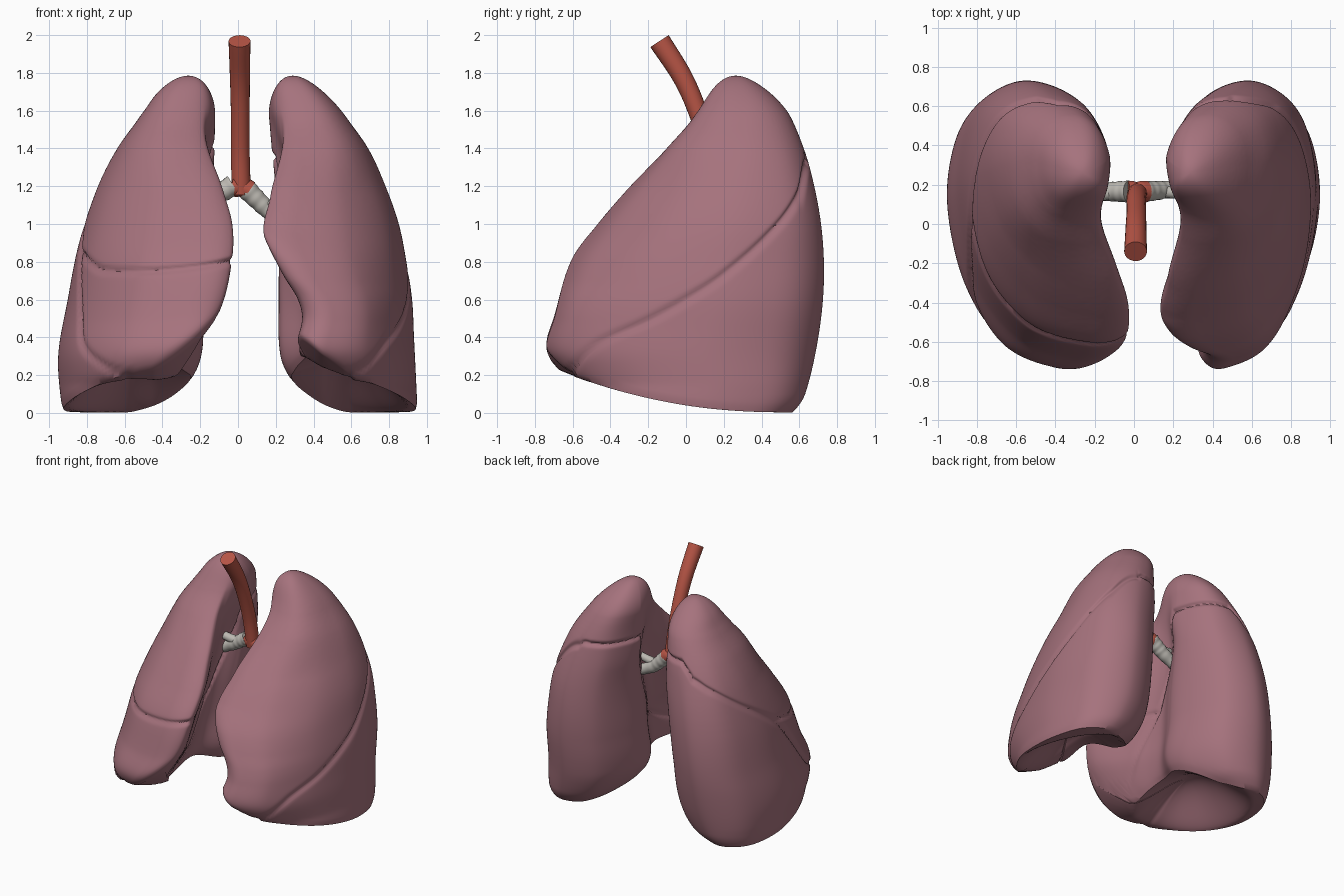
import bpy, bmesh, math
from mathutils import Vector

cube = bpy.data.objects.get("Cube")
if cube:
    bpy.data.objects.remove(cube, do_unlink=True)


def make_material(name, colour):
    mat = bpy.data.materials.new(name)
    mat.use_nodes = True
    mat.diffuse_color = (*colour, 1)
    mat.node_tree.nodes["Principled BSDF"].inputs["Base Color"].default_value = (*colour, 1)
    return mat


lung_pink = make_material("lung pink", (0.38, 0.17, 0.205))
windpipe_red = make_material("windpipe red", (0.47, 0.09, 0.06))
cartilage_grey = make_material("cartilage grey", (0.50, 0.48, 0.44))


def finish(bm, name, mat, angle):
    bmesh.ops.recalc_face_normals(bm, faces=bm.faces)
    mesh = bpy.data.meshes.new(name)
    bm.to_mesh(mesh)
    bm.free()
    obj = bpy.data.objects.new(name, mesh)
    bpy.context.collection.objects.link(obj)
    mesh.materials.append(mat)
    bpy.ops.object.select_all(action='DESELECT')
    obj.select_set(True)
    bpy.context.view_layer.objects.active = obj
    bpy.ops.object.shade_smooth_by_angle(angle=math.radians(angle))
    return obj


def hermite(points, x):
    """Smooth curve through (position, value) pairs, held flat past the ends."""
    if x <= points[0][0]:
        return points[0][1]
    if x >= points[-1][0]:
        return points[-1][1]
    i = max(k for k in range(len(points) - 1) if points[k][0] <= x)

    def slope(k):
        a, b = points[max(k - 1, 0)], points[min(k + 1, len(points) - 1)]
        return (b[1] - a[1]) / (b[0] - a[0])
    (xa, ya), (xb, yb) = points[i], points[i + 1]
    h = xb - xa
    s = (x - xa) / h
    return ((1 + 2 * s) * (1 - s) ** 2 * ya + s * (1 - s) ** 2 * h * slope(i)
            + s * s * (3 - 2 * s) * yb + s * s * (s - 1) * h * slope(i + 1))


TABLE = 3000


def table(points, low=0.0, high=1.8):
    """Fast lookup version of a smooth curve."""
    values = [hermite(points, low + (high - low) * k / TABLE) for k in range(TABLE + 1)]
    return lambda x: values[min(TABLE, max(0, round((x - low) / (high - low) * TABLE)))]


# Bean-shaped cross-section: first across (0 medial, 1 lateral), then depth (0 front, 1 back)
BEAN = [(0, .08), (.05, .01), (.25, 0), (.6, .08), (.88, .3), (1, .58), (.95, .81), (.8, .94), (.53, 1),
        (.22, .94), (.04, .78), (0, .62), (.15, .46), (.1, .28)]
PER_SPAN = 16


def bean_outline():
    """Bean points, each paired with its place on the rounder upper section."""
    pts = [Vector(p) for p in BEAN]
    n = len(pts)
    out = []
    for i in range(n):
        a, b, c, d = (pts[(i + k) % n] for k in (-1, 0, 1, 2))
        for j in range(PER_SPAN):
            s = j / PER_SPAN
            p = 0.5 * (2 * b + (c - a) * s + (2 * a - 5 * b + 4 * c - d) * s * s
                       + (3 * b - a - 3 * c + d) * s ** 3)
            ray = p - Vector((0.5, 0.5))
            size = (abs(ray.x) ** 2.3 + abs(ray.y) ** 2.3) ** (1 / 2.3)
            q = Vector((0.5, 0.5)) + ray * 0.5 / size
            q.y -= 0.6 * (1 - q.x) * q.y * (1 - q.y)
            out.append((p, q))
    return out


OUTLINE = bean_outline()
TOP, SHOULDER = 1.785, 1.56

# Side profile shared by both lungs
front = table([(.15, -.62), (.32, -.73), (.5, -.69), (.8, -.6), (1, -.46), (1.2, -.29),
               (1.4, -.11), (1.6, .06), (1.8, .1)])
back = table([(0, .57), (.1, .63), (.4, .7), (.7, .73), (1, .715), (1.3, .655), (1.5, .585),
              (1.65, .51), (1.8, .42)])


def crease(distance):
    return 0.021 * math.exp(-(distance / 0.016) ** 2)


def lung(name, side, outer, inner_front, inner_back, slant, flat_fissure, front_lift):
    outer, inner_front, inner_back = table(outer), table(inner_front), table(inner_back)
    slant = table(slant, -.75, .75)
    bm = bmesh.new()
    rows = 170

    def base_height(d, y):
        """Domed underside, rising towards the front and the middle."""
        tilt = 0.21 * max(0, (0.55 - y) / 1.2) ** 2.2
        medial = 0.25 * max(0, (0.45 - d) / 0.3) ** 1.5
        corner = front_lift * max(0, 0.62 - d) * min(1, max(0, (0.1 - y) / 0.6))
        r = ((d - 0.54) / 0.36) ** 2 + (y / 0.55) ** 2
        return tilt + medial + corner + 0.28 * max(0, 1 - r) ** 1.5

    def surface(p, q, z):
        w = min(1, max(0, (z - 1.15) / 0.5))
        u, v = p.lerp(q, w * w * (3 - 2 * w))
        y = front(z) + (back(z) - front(z)) * v
        inner = inner_front(z) + (inner_back(z) - inner_front(z)) * min(1, max(0, v * 1.7))
        d = inner + (outer(z) - inner) * u
        mid_d = (inner_back(z) + outer(z)) / 2
        mid_y = (front(z) + back(z)) / 2
        if z > SHOULDER:      # round off the apex
            k = math.sqrt(max(0, 1 - ((z - SHOULDER) / (TOP - SHOULDER)) ** 2))
            d, y = mid_d + (d - mid_d) * k, mid_y + (y - mid_y) * k
        return d, y, mid_d, mid_y

    rings = []
    for row in range(rows):
        t = math.sin(math.pi / 2 * (row / rows) ** 0.9)
        ring = []
        for p, q in OUTLINE:
            z = 0.2 + t * (TOP - 0.2)
            for _ in range(6):
                d, y, mid_d, mid_y = surface(p, q, z)
                low = base_height(d, y)
                z = 0.5 * z + 0.5 * (low + t * (TOP - low))
            # Fissures pressed in between the lobes
            reach = y + 1.2 * max(0, 0.5 - d) * min(1, max(0, y / 0.25))
            steep = (slant(reach + 0.01) - slant(reach - 0.01)) / 0.02
            gap = z - slant(reach)
            press = crease(gap / math.hypot(1, steep))
            if flat_fissure and gap > 0:
                level = 0.75 + 0.2 * (d - 0.55) ** 2 + 5 * max(0, d - 0.7) ** 2
                press = max(press, crease(z - level))
            press += 0.01 * math.exp(-t / 0.01)
            inward = Vector((mid_d - d, mid_y - y))
            if inward.length > 0.05:
                inward = inward.normalized() * press
                d, y = d + inward.x, y + inward.y
            ring.append(bm.verts.new((side * d, y, z)))
        rings.append(ring)

    # Underside rings shrink to the middle of the base
    edge = [v.co.copy() for v in rings[0]]
    centre = sum(edge, Vector()) / len(edge)
    under = []
    for k in range(1, 25):
        ring = []
        for co in edge:
            f = 1 - k / 25
            x, y = centre.x + (co.x - centre.x) * f, centre.y + (co.y - centre.y) * f
            lift = co.z - base_height(abs(co.x), co.y)
            ring.append(bm.verts.new((x, y, base_height(abs(x), y) + lift * f)))
        under.append(ring)
    rings = under[::-1] + rings
    n = len(OUTLINE)
    for a, b in zip(rings, rings[1:]):
        for i in range(n):
            j = (i + 1) % n
            bm.faces.new((a[i], a[j], b[j], b[i]))
    bm.faces.new(rings[0])
    bm.faces.new(rings[-1])
    return finish(bm, name, lung_pink, 50)


lung("right_lung", -1,
     outer=[(0, .93), (.3, .95), (.6, .9), (.9, .84), (1.2, .74), (1.4, .64), (1.6, .5), (1.7, .46), (1.8, .42)],
     inner_front=[(.2, .35), (.35, .2), (.5, .09), (.8, .02), (1, .02), (1.2, .08), (1.5, .15), (1.8, .1)],
     inner_back=[(0, .42), (.1, .3), (.3, .2), (.6, .19), (1, .16), (1.3, .13), (1.6, .11), (1.8, .1)],
     slant=[(-.75, .05), (-.62, .21), (-.35, .38), (-.17, .6), (0, .8), (.2, .95), (.45, 1.12),
            (.6, 1.25), (.65, 1.33), (.75, 1.42)],
     flat_fissure=True, front_lift=0.05)
lung("left_lung", 1,
     outer=[(0, .95), (.4, .93), (.6, .92), (.8, .89), (1, .85), (1.2, .78), (1.4, .69), (1.6, .55), (1.8, .43)],
     inner_front=[(.25, .3), (.36, .32), (.5, .36), (.6, .33), (.7, .25), (.9, .14), (1, .13),
                  (1.15, .17), (1.5, .22), (1.8, .14)],
     inner_back=[(0, .42), (.15, .3), (.3, .23), (.6, .22), (1, .22), (1.3, .19), (1.6, .15), (1.8, .14)],
     slant=[(-.75, .05), (-.62, .21), (-.55, .3), (-.45, .38), (-.2, .49), (0, .6), (.2, .73),
            (.45, .95), (.6, 1.15), (.65, 1.33), (.75, 1.36)],
     flat_fissure=False, front_lift=0.42)


def tube(name, mat, path, radii, ribs=0, sides=24, steps=40):
    """Round tube along a smooth path, with optional raised rings."""
    bm = bmesh.new()
    last = len(path) - 1
    axes = [[(k, p[a]) for k, p in enumerate(path)] for a in range(3)]
    widths = list(enumerate(radii))
    spine = [Vector([hermite(a, last * s / steps) for a in axes]) for s in range(steps + 1)]
    rings = []
    for s, co in enumerate(spine):
        along = spine[min(s + 1, steps)] - spine[max(s - 1, 0)]
        turn = along.to_track_quat('Z', 'Y')
        r = hermite(widths, last * s / steps) * (1 + 0.025 * math.sin(ribs * math.tau * s / steps))
        rings.append([bm.verts.new(co + turn @ Vector((r * math.cos(q), r * math.sin(q), 0)))
                      for q in (math.tau * i / sides for i in range(sides))])
    for a, b in zip(rings, rings[1:]):
        for i in range(sides):
            j = (i + 1) % sides
            bm.faces.new((a[i], a[j], b[j], b[i]))
    bm.faces.new(rings[0])
    bm.faces.new(rings[-1])
    return finish(bm, name, mat, 40)


# Windpipe with its forked foot
tube("windpipe", windpipe_red,
     [(.008, -.14, 1.968), (.01, -.02, 1.78), (.012, .06, 1.6), (.012, .13, 1.38), (.018, .165, 1.16)],
     [.058, .053, .05, .05, .05])
tube("right_fork", windpipe_red, [(.03, .165, 1.19), (0, .165, 1.195), (-.035, .165, 1.205)], [.04, .053, .055])
tube("left_fork", windpipe_red, [(.01, .165, 1.21), (.03, .165, 1.195), (.06, .165, 1.175)], [.045, .053, .055])

# Ribbed bronchi and their branches into the lungs
tube("right_bronchus", cartilage_grey,
     [(-.025, .165, 1.205), (-.09, .165, 1.165), (-.16, .165, 1.12), (-.3, .17, 1.05)],
     [.056, .051, .046, .04], ribs=5)
tube("left_bronchus", cartilage_grey,
     [(.05, .165, 1.18), (.11, .17, 1.12), (.18, .175, 1.06), (.34, .18, .99)],
     [.054, .049, .044, .038], ribs=5)
tube("right_upper_branch", cartilage_grey,
     [(-.1, .165, 1.16), (-.17, .15, 1.17), (-.3, .14, 1.2)], [.035, .032, .028])
tube("left_upper_branch", cartilage_grey,
     [(.13, .17, 1.1), (.2, .16, 1.1), (.34, .15, 1.12)], [.033, .03, .026])
